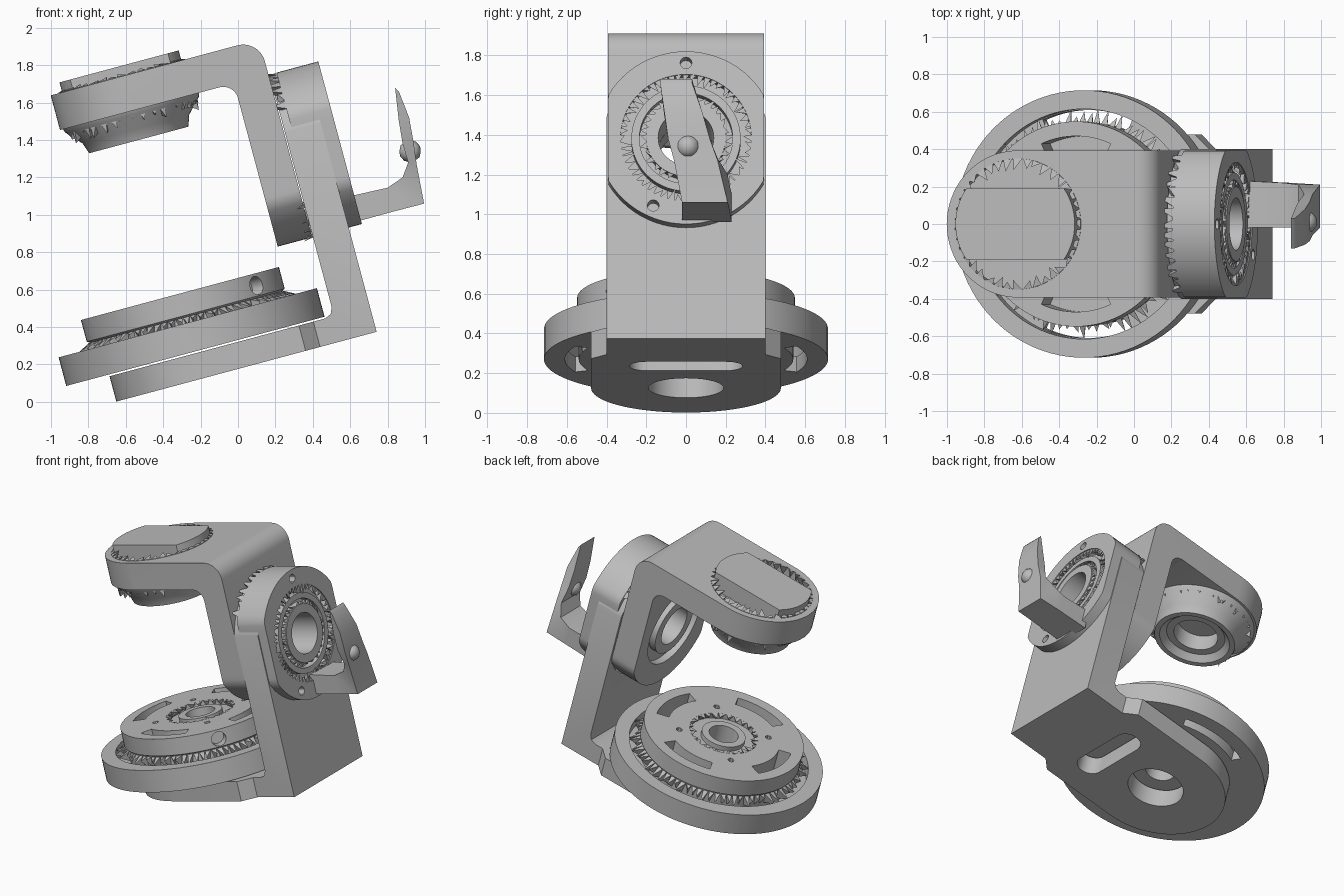
import bpy, bmesh, random
from math import sin, cos, pi, radians
from mathutils import Matrix, Vector

random.seed(4)
if "Cube" in bpy.data.objects:
    bpy.data.objects.remove(bpy.data.objects["Cube"])

grey = bpy.data.materials.new("machined grey")
grey.use_nodes = True
grey.diffuse_color = (0.5, 0.5, 0.5, 1)
grey.node_tree.nodes["Principled BSDF"].inputs["Base Color"].default_value = (0.5, 0.5, 0.5, 1)

AXIS = -0.15     # shared axis of turntable and upper arm
HUB = 1.197      # height of the side bearing axis
TILT = Matrix.Rotation(radians(-15), 4, 'Y')
parts = []


def finish(name, bm, keep=True):
    bmesh.ops.recalc_face_normals(bm, faces=bm.faces)
    mesh = bpy.data.meshes.new(name)
    bm.to_mesh(mesh)
    bm.free()
    mesh.materials.append(grey)
    ob = bpy.data.objects.new(name, mesh)
    bpy.context.collection.objects.link(ob)
    if keep:
        parts.append(ob)
    else:
        ob.hide_render = True
    return ob


def prism(name, outline, axis, lo, hi, keep=True):
    place = {'w': lambda a, b, h: (a, b, h), 'u': lambda a, b, h: (h, a, b),
             'y': lambda a, b, h: (a, h, b)}[axis]
    bm = bmesh.new()
    rings = [[bm.verts.new(place(a, b, h)) for a, b in outline] for h in (lo, hi)]
    n = len(outline)
    for i in range(n):
        j = (i + 1) % n
        bm.faces.new((rings[0][i], rings[0][j], rings[1][j], rings[1][i]))
    for ring in rings:
        bm.faces.new(ring)
    return finish(name, bm, keep)


def polar(axis, r, a, h):
    if axis == 'w':
        return Vector((AXIS + r * cos(a), r * sin(a), h))
    return Vector((h, r * cos(a), HUB + r * sin(a)))


def lathe(name, profile, axis='w', keep=True, n=72):
    bm = bmesh.new()
    rows = [[bm.verts.new(polar(axis, r, 2 * pi * i / n, h)) for r, h in profile] for i in range(n)]
    m = len(profile)
    for i in range(n):
        p, q = rows[i], rows[(i + 1) % n]
        for k in range(m):
            bm.faces.new((p[k], p[(k + 1) % m], q[(k + 1) % m], q[k]))
    return finish(name, bm, keep)


def groove(r0, r1, lo, hi, axis):
    return lathe("groove_cutter", [(r0, lo), (r1, lo), (r1, hi), (r0, hi)], axis, False)


def arc(cx, cy, r, a0, a1, n=36):
    return [(cx + r * cos(radians(a0 + (a1 - a0) * i / n)),
             cy + r * sin(radians(a0 + (a1 - a0) * i / n))) for i in range(n + 1)]


def disc(cx, cy, r, n=40):
    return arc(cx, cy, r, 0, 360, n)[:-1]


def arc_slot(r0, r1, mid, half):
    return arc(AXIS, 0, r1, mid - half, mid + half, 16) + arc(AXIS, 0, r0, mid + half, mid - half, 16)


def combine(ob, cutters, operation='DIFFERENCE'):
    for cutter in cutters:
        mod = ob.modifiers.new("cut", 'BOOLEAN')
        mod.operation = operation
        mod.solver = 'EXACT'
        mod.object = cutter
        bpy.context.view_layer.objects.active = ob
        bpy.ops.object.modifier_apply(modifier=mod.name)
        bpy.data.objects.remove(cutter)


def teeth(name, axis, count, base, tip, back, limit=9):
    # jagged ring of small spikes, each (radius, level)
    bm = bmesh.new()
    step = 2 * pi / count
    for i in range(count):
        a = i * step
        if abs(polar(axis, base[0], a, 0).y) > limit:
            continue
        k = random.uniform(0.35, 1.15)
        end = [b + (t - b) * k for b, t in zip(base, tip)]
        v = [bm.verts.new(polar(axis, r, ang, h)) for r, ang, h in (
            (base[0], a - step * .45, base[1]), (base[0], a + step * .45, base[1]),
            (end[0], a + step * random.uniform(-.5, .5), end[1]), (back[0], a, back[1]))]
        for f in ((0, 1, 2), (0, 1, 3), (1, 2, 3), (0, 2, 3)):
            bm.faces.new([v[j] for j in f])
    return finish(name, bm)


# Lower bracket: wide rounded foot and upright leg
lower = prism("lower_bracket", [(-.9, .17), (.813, .17), (.813, 1.8), (.615, 1.8), (.615, .36),
              (.60, .325), (.565, .31), (-.9, .31)], 'y', -.6, .6)
foot = arc(AXIS, 0, .478, 90, 270) + [(.42, -.478), (.5, -.4), (.9, -.4), (.9, .4), (.5, .4), (.42, .478)]
combine(lower, [prism("foot_cutter", foot, 'w', 0, 2, False),
                prism("leg_cutter", arc(0, HUB, .42, 0, 180) + [(-.6, 0), (.6, 0)], 'u', -1, 1, False)],
        'INTERSECT')
slot = arc(.274, .198, .087, 0, 180, 16) + arc(.274, -.198, .087, 180, 360, 16)
combine(lower, [prism("foot_hole", disc(AXIS, 0, .19), 'w', 0, .5, False),
                prism("foot_slot", slot, 'w', 0, .5, False),
                prism("leg_hole", disc(0, HUB, .14), 'u', 0, 1, False)])

# Upper bracket: bent plate with rounded ends
upper = prism("upper_bracket", [(-.8, 1.65)] + arc(.34, 1.57, .08, 90, 0, 8) + [(.42, .6), (.61, .6)]
              + arc(.49, 1.722, .12, 0, 90, 12) + [(-.8, 1.842)], 'y', -.6, .6)
arm_end = arc(AXIS, 0, .393, 90, 270) + [(.9, -.393), (.9, .393)]
leg_end = [(max(-.393, min(.393, y)), w) for y, w in arc(0, HUB, .45, 180, 360)]
combine(upper, [prism("arm_cutter", arm_end, 'w', 0, 2, False),
                prism("end_cutter", leg_end + [(.393, 2), (-.393, 2)], 'u', -1, 1, False)], 'INTERSECT')
combine(upper, [prism("cap_pocket", disc(AXIS, 0, .35), 'w', 1.77, 2, False),
                prism("bearing_hole", disc(0, HUB, .14), 'u', 0, 1, False),
                groove(.21, .29, .3, .47, 'u')])

# Side bearing housing with flat sides, ring groove and screw holes
shape = [(max(-.393, min(.393, y)), w) for y, w in disc(0, HUB, .45, 72)]
housing = prism("bearing_housing", shape, 'u', .655, .886)
combine(housing, [prism("housing_hole", disc(0, HUB, .14), 'u', 0, 1, False),
                  groove(.2, .33, .82, 1, 'u')])
combine(housing, [prism("screw_hole", disc(.39 * cos(radians(a)), HUB + .39 * sin(radians(a)), .03, 12),
                        'u', .82, 1, False) for a in (90, 245, 295)])
lathe("bearing_ring", [(.235, .8), (.275, .8), (.275, .875), (.235, .875)], 'u')

# Turntable: broad disc, neck, raised drum and centre bearing
table = lathe("turntable", [(.1, .32), (.715, .32), (.715, .478), (.615, .478), (.615, .40), (.53, .40),
              (.53, .51), (.548, .52), (.548, .64), (.235, .64), (.235, .60), (.15, .60), (.15, .635),
              (.1, .635)], n=96)
combine(table, [prism("drum_slot", arc_slot(.385, .47, a, 24), 'w', .46, .7, False)
                for a in (0, 90, 180, 270)])
combine(table, [prism("rim_slot", arc_slot(.54, .61, a, 24), 'w', .3, .44, False) for a in (90, 270)])
combine(table, [prism("drum_screw", disc(AXIS + r * cos(radians(a)), r * sin(radians(a)), .022, 8),
                      'w', .58, .7, False)
                for r in (.31,) for a in range(45, 360, 90)])
for angle, r, h, size in ((135, .715, .40, .05), (-42, .548, .575, .05)):
    bm = bmesh.new()
    bmesh.ops.create_cone(bm, cap_ends=True, segments=24, radius1=size, radius2=size, depth=.16,
                          matrix=Matrix.Translation(polar('w', r, radians(angle), h))
                          @ Matrix.Rotation(radians(angle), 4, 'Z') @ Matrix.Rotation(pi / 2, 4, 'Y'))
    combine(table, [finish("radial_hole", bm, False)])

# Arm cap and the tapered socket beneath it
cap = [(u, max(-.19, min(.19, y))) for u, y in disc(AXIS, 0, .33, 72)]
prism("arm_cap", cap, 'w', 1.76, 1.897)
lathe("arm_socket", [(.15, 1.66), (.38, 1.66), (.37, 1.63), (.295, 1.55), (.275, 1.49), (.24, 1.49),
                     (.2, 1.53), (.15, 1.53)])

# Jagged rings in the seams
teeth("turntable_teeth", 'w', 84, (.54, .51), (.615, .47), (.53, .43))
teeth("housing_seam_teeth", 'u', 48, (.445, .66), (.46, .575), (.41, .62), .385)
teeth("housing_outer_teeth", 'u', 56, (.33, .88), (.27, .88), (.33, .82))
teeth("housing_inner_teeth", 'u', 32, (.2, .88), (.24, .87), (.2, .82))
teeth("cap_teeth", 'w', 40, (.35, 1.845), (.29, 1.86), (.35, 1.78))
teeth("socket_teeth", 'w', 40, (.36, 1.65), (.36, 1.57), (.3, 1.6))
teeth("centre_teeth", 'w', 28, (.235, .64), (.18, .635), (.235, .6))

# Everything so far leans together
for ob in parts:
    ob.data.transform(TILT)

# Bent lever: (inner x, z), (outer x, z), y range
sections = [((.60, 1.10), (.62, .96), -.02, .23), ((.80, 1.145), (.84, 1.02), -.02, .22),
            ((.88, 1.20), (.995, 1.06), -.02, .21), ((.91, 1.28), (.955, 1.27), -.06, .16),
            ((.88, 1.38), (.94, 1.38), -.09, .12), ((.86, 1.50), (.915, 1.52), -.11, .08),
            ((.84, 1.68), (.86, 1.66), -.13, .03)]
bm = bmesh.new()
loops = [[bm.verts.new((p[0], y, p[1])) for p, y in ((i, y0), (o, y0), (o, y1), (i, y1))]
         for i, o, y0, y1 in sections]
for a, b in zip(loops, loops[1:]):
    for k in range(4):
        bm.faces.new((a[k], a[(k + 1) % 4], b[(k + 1) % 4], b[k]))
bm.faces.new(loops[0])
bm.faces.new(loops[-1])
finish("lever", bm)
bm = bmesh.new()
bmesh.ops.create_icosphere(bm, subdivisions=2, radius=.06, matrix=Matrix.Translation((.92, .01, 1.34)))
finish("lever_knob", bm)

for ob in parts:
    bpy.ops.object.select_all(action='DESELECT')
    ob.select_set(True)
    bpy.context.view_layer.objects.active = ob
    bpy.ops.object.shade_smooth_by_angle(angle=radians(30))
